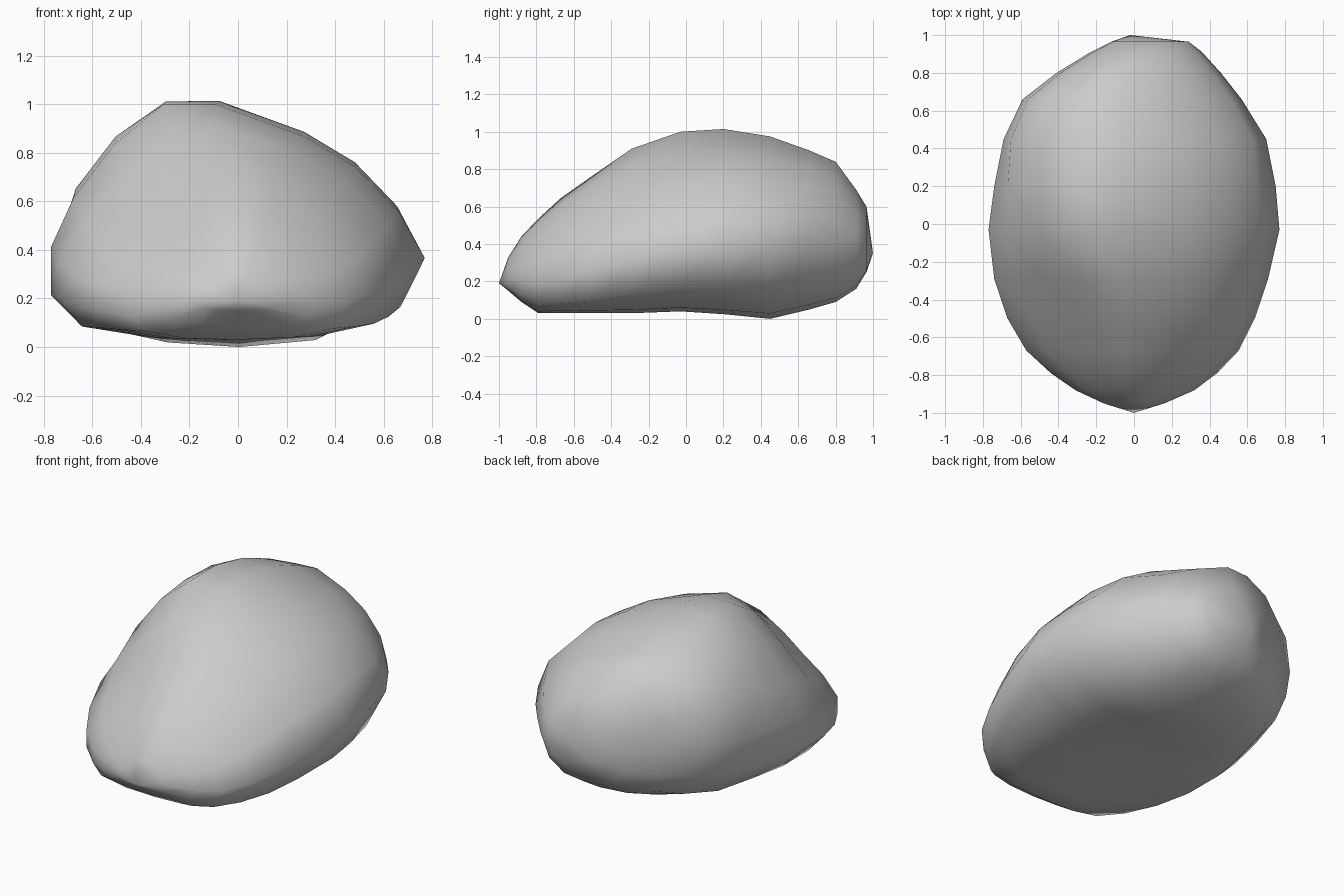
import bpy, bmesh

if "Cube" in bpy.data.objects:
    bpy.data.objects.remove(bpy.data.objects["Cube"])

# Unit cross-sections (u across -1..1, v up 0..1): low front, middle, steep-left rear
FRONT = [(0, 0), (.52, .02), (.88, .09), (1, .31), (.88, .55), (.60, .77), (.26, .94),
         (-.06, 1), (-.33, .86), (-.58, .69), (-.82, .54), (-1, .36), (-1, .19), (-.88, .07), (-.48, .01)]
MID = [(0, 0), (.48, .02), (.87, .13), (1, .34), (.86, .54), (.63, .73), (.36, .86),
       (-.12, 1), (-.40, 1), (-.66, .83), (-.88, .60), (-1, .39), (-1, .18), (-.84, .05), (-.46, .01)]
REAR = [(0, 0), (.45, .03), (.80, .16), (1, .42), (.90, .60), (.66, .77), (.36, .89),
        (-.10, 1), (-.42, .99), (-.73, .89), (-.95, .70), (-1, .45), (-.95, .25), (-.77, .09), (-.42, .02)]

# Stations along y: y, left x, right x, bottom z, top z
STATIONS = [
    (-.95, -.16, .16, .15, .33),
    (-.88, -.31, .32, .09, .44),
    (-.79, -.44, .44, .03, .535),
    (-.67, -.57, .555, .03, .645),
    (-.50, -.67, .64, .03, .765),
    (-.29, -.74, .71, .03, .91),
    (-.03, -.77, .77, .04, 1.0),
    (.20, -.74, .75, .025, 1.015),
    (.45, -.69, .70, .00, .975),
    (.66, -.59, .57, .05, .90),
    (.80, -.41, .46, .09, .84),
    (.91, -.23, .36, .16, .69),
    (.965, -.12, .29, .25, .60),
]


def ramp(y, a, b):
    k = min(1, max(0, (y - a) / (b - a)))
    return k * k * (3 - 2 * k)


def section(bm, y, xl, xr, zb, zt):
    k, m = ramp(y, -.52, -.02), ramp(y, -.03, .55)
    ring = []
    for (fu, fv), (cu, cv), (ru, rv) in zip(FRONT, MID, REAR):
        u = fu + (cu - fu) * k + (ru - cu) * m
        v = fv + (cv - fv) * k + (rv - cv) * m
        ring.append(bm.verts.new(((xl + xr) / 2 + u * (xr - xl) / 2, y, zb + v * (zt - zb))))
    return ring


# Boulder: lofted sections closed with a point at each end
bm = bmesh.new()
rings = [section(bm, *s) for s in STATIONS]
n = len(FRONT)
for a, b in zip(rings, rings[1:]):
    for i in range(n):
        j = (i + 1) % n
        bm.faces.new((a[i], a[j], b[j], b[i]))
for ring, tip in ((rings[0], (0, -1, .19)), (rings[-1], (-.02, 1, .35))):
    p = bm.verts.new(tip)
    for i in range(n):
        bm.faces.new((ring[i], ring[(i + 1) % n], p))
bmesh.ops.recalc_face_normals(bm, faces=bm.faces[:])
for f in bm.faces:
    f.smooth = True

mesh = bpy.data.meshes.new("boulder")
bm.to_mesh(mesh)
bm.free()
bpy.context.collection.objects.link(bpy.data.objects.new("boulder", mesh))
